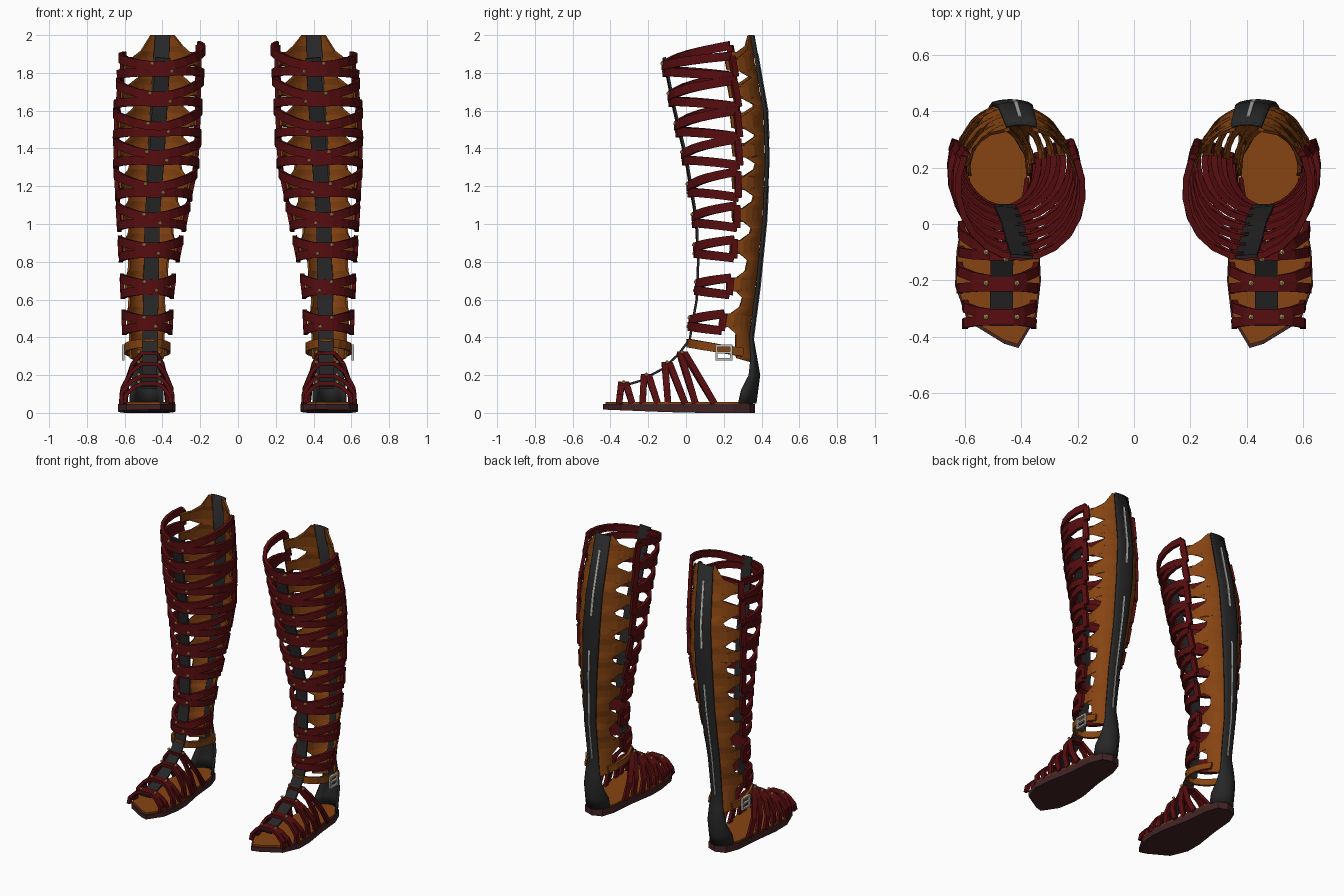
import bpy, bmesh
from math import sin, cos, radians
from mathutils import Vector as V

cube = bpy.data.objects.get("Cube")
if cube:
    bpy.data.objects.remove(cube)


def material(name, rgb):
    m = bpy.data.materials.new(name)
    m.use_nodes = True
    m.diffuse_color = (*rgb, 1)
    m.node_tree.nodes["Principled BSDF"].inputs["Base Color"].default_value = (*rgb, 1)
    return m


TAN = material("tan leather", (0.24, 0.058, 0.006))
RED = material("dark red leather", (0.095, 0.004, 0.005))
BLACK = material("black leather", (0.02, 0.02, 0.02))
SOLE = material("brown rubber", (0.055, 0.017, 0.019))
SILVER = material("silver metal", (0.5, 0.5, 0.48))
GOLD = material("gold metal", (0.65, 0.42, 0.15))


def finish(name, bm, mat, thick=0, smooth=False):
    """Turn a bmesh into an object mirrored to make the pair."""
    bmesh.ops.recalc_face_normals(bm, faces=bm.faces)
    me = bpy.data.meshes.new(name)
    bm.to_mesh(me)
    bm.free()
    me.materials.append(mat)
    ob = bpy.data.objects.new(name, me)
    bpy.context.collection.objects.link(ob)
    if smooth:
        bpy.ops.object.select_all(action="DESELECT")
        ob.select_set(True)
        bpy.context.view_layer.objects.active = ob
        bpy.ops.object.shade_smooth_by_angle(angle=radians(35))
    if thick:
        s = ob.modifiers.new("thickness", "SOLIDIFY")
        s.thickness, s.offset = thick, 0
    ob.modifiers.new("pair", "MIRROR")


# Leg shape: z, front y, back y, inner x, outer x, front x, back x
LEG = [(0.05, 0.0, 0.36, 0.39, 0.575, 0.47, 0.48),
       (0.20, 0.0, 0.38, 0.38, 0.58, 0.47, 0.48),
       (0.40, 0.02, 0.345, 0.37, 0.59, 0.465, 0.48),
       (0.67, 0.07, 0.38, 0.36, 0.60, 0.46, 0.48),
       (1.02, 0.055, 0.415, 0.29, 0.62, 0.455, 0.46),
       (1.35, 0.0, 0.43, 0.22, 0.64, 0.43, 0.44),
       (1.60, -0.06, 0.42, 0.21, 0.64, 0.415, 0.42),
       (2.00, -0.14, 0.35, 0.19, 0.60, 0.39, 0.40)]


def lerp_rows(rows, z):
    z = min(max(z, rows[0][0]), rows[-1][0])
    for a, b in zip(rows, rows[1:]):
        if z <= b[0]:
            t = (z - a[0]) / (b[0] - a[0])
            return [p + (q - p) * t for p, q in zip(a, b)][1:]


def leg(z, ang, grow=0.0):
    """Point on the leg; ang 0 is the back, 90 the outside, 180 the front."""
    yf, yb, xi, xo, fx, bx = lerp_rows(LEG, z)
    c, s = cos(radians(ang)), sin(radians(ang))
    mid = (fx + bx) / 2
    half = (xo - mid if s > 0 else mid - xi) + grow
    return V((mid + (bx - fx) / 2 * c + s * half,
              (yf + yb) / 2 + c * ((yb - yf) / 2 + grow), z))


def sheet(bm, rows, cols=6, grow=0.0):
    """Surface patch on the leg from rows of (z, start angle, end angle)."""
    grid = [[bm.verts.new(leg(z, a + (b - a) * i / cols, grow)) for i in range(cols + 1)]
            for z, a, b in rows]
    for r, q in zip(grid, grid[1:]):
        for i in range(cols):
            bm.faces.new((r[i], r[i + 1], q[i + 1], q[i]))


def ribbon(bm, pts, centre, width, thick=0.022):
    """Flat band along pts, facing away from centre(p)."""
    rings = []
    for i, p in enumerate(pts):
        t = (pts[min(i + 1, len(pts) - 1)] - pts[max(i - 1, 0)]).normalized()
        n = p - centre(p)
        n = (n - t * n.dot(t)).normalized()
        w, n = t.cross(n) * width / 2, n * thick / 2
        rings.append([bm.verts.new(p + d) for d in (w + n, n - w, -w - n, w - n)])
    for a, b in zip(rings, rings[1:]):
        for i in range(4):
            j = (i + 1) % 4
            bm.faces.new((a[i], a[j], b[j], b[i]))
    bm.faces.new(rings[0])
    bm.faces.new(rings[-1][::-1])


def stud(bm, p):
    verts = bmesh.ops.create_icosphere(bm, subdivisions=1, radius=0.011)["verts"]
    bmesh.ops.translate(bm, verts=verts, vec=p)


def leg_axis(p):
    return V((0.45, (leg(p.z, 0).y + leg(p.z, 180).y) / 2, p.z))


# Sole with a slightly raised toe, and insole
OUTLINE = [(0.41, -0.44), (0.46, -0.425), (0.59, -0.345), (0.635, -0.22), (0.63, -0.1),
           (0.6, 0.08), (0.585, 0.25), (0.55, 0.34), (0.48, 0.365), (0.415, 0.34),
           (0.385, 0.25), (0.37, 0.08), (0.335, -0.1), (0.33, -0.2), (0.345, -0.33)]
for name, mat, z0, z1, k in (("sole", SOLE, 0, 0.047, 1), ("insole", TAN, 0.047, 0.058, 0.97)):
    bm = bmesh.new()
    f = bm.faces.new([bm.verts.new((0.48 + (x - 0.48) * k, y * k, z0)) for x, y in OUTLINE])
    top = bmesh.ops.extrude_face_region(bm, geom=[f])["geom"]
    for v in top:
        if isinstance(v, bmesh.types.BMVert):
            v.co.z = z1
    for v in bm.verts:
        if v.co.z < 0.01:
            v.co.z = 0.04 * max(0, -v.co.y)
    finish(name, bm, mat)

# Back strip widening into the heel
bm = bmesh.new()
sheet(bm, [(z, -a, a) for z, a in ((0.05, 58), (0.12, 55), (0.2, 42), (0.3, 28), (0.4, 20),
                                   (0.67, 20), (1.02, 18), (1.35, 17), (1.6, 16), (2.0, 15))],
      grow=0.006)
finish("back_strip", bm, BLACK, 0.014, True)

# Thin zip, exposed below the calf and near the top
bm = bmesh.new()
for zs in ((0.4, 0.67, 1.02, 1.2), (1.45, 1.6, 1.9)):
    sheet(bm, [(z, -1.8, 1.8) for z in zs], 1, 0.014)
finish("back_zip", bm, SILVER, 0.005)


# Leg straps: front height, then how far round and how far apart they end
STRAPS = [0.475, 0.665, 0.86, 1.02, 1.18, 1.35, 1.50, 1.66, 1.82]


def strap_end(z):
    return 86 - 20 * (z - 0.67)


def strap_rise(z, inner):
    rise = 0.05 + 0.05 * min(max((z - 0.8) / 0.4, 0), 1)
    return rise + (0.025 if inner and z > 1.4 else 0) - (0.03 if not inner and z > 1.7 else 0)


# Scalloped side panels with a flared tab for each strap
bm = bmesh.new()
for side in (1, -1):
    edge = [(0.27, 25), (0.29, 62), (0.34, 62)]
    for z in STRAPS:
        t, e = z + strap_rise(z, side < 0) / 2 - 0.01, strap_end(z)
        edge += [(t - 0.07, e - 30), (t - 0.03, e - 9), (t - 0.032, e + 8),
                 (t + 0.032, e + 8), (t + 0.03, e - 9), (t + 0.07, e - 30)]
    edge += [(2.0, 18)]
    sheet(bm, [(z, side * 12, side * a) for z, a in edge], grow=-0.008)
finish("side_panels", bm, TAN, 0.012)

# Front strip running from shin to toes
bm = bmesh.new()
shin = [leg(z, 180) for z in (1.88, 1.6, 1.35, 1.02, 0.8, 0.6, 0.47)]
foot = [V(p) for p in ((0.465, 0.02, 0.39), (0.465, -0.04, 0.31), (0.468, -0.12, 0.235),
                       (0.47, -0.24, 0.17), (0.47, -0.36, 0.135))]
ribbon(bm, shin + foot, lambda p: p + V((0, 0.5, -0.5)), 0.08, 0.012)
finish("front_strip", bm, BLACK)

# Two strands per strap, joined at the front and looped round each tab
bm, studs = bmesh.new(), bmesh.new()
for z0 in STRAPS:
    end = strap_end(z0)

    def strand(ang, up):
        t = abs(180 - ang) / (180 - end)
        part = max(0, (t - 0.2) / 0.8)
        rise = strap_rise(z0, ang > 180)
        both = (rise - 0.04) / 2 * t * (1 - part)
        spread = 0.018 + part * ((rise if up else 0.04) - 0.018)
        return leg(z0 + both + (spread if up else -spread), ang, 0.012)

    angles = [end + (360 - 2 * end) * i / 14 for i in range(15)]
    for up in (True, False):
        ribbon(bm, [strand(a, up) for a in angles], leg_axis, 0.046)
    for a in (end, 360 - end):
        ribbon(bm, [strand(a, False), strand(a, True)], leg_axis, 0.035)
    stud(studs, strand(166, True) + V((0, -0.012, 0.01)))
    stud(studs, strand(194, False) + V((0, -0.012, 0.0)))
finish("leg_straps", bm, RED)

# Foot straps: top y, top z, bottom y, spread, inner x, outer x
bm = bmesh.new()
for ty, tz, by, d, xi, xo in ((-0.33, 0.155, -0.32, 0.035, 0.355, 0.60),
                              (-0.21, 0.195, -0.19, 0.04, 0.345, 0.62),
                              (-0.10, 0.26, -0.05, 0.045, 0.35, 0.615),
                              (-0.02, 0.315, 0.10, 0.05, 0.375, 0.595)):
    mid = 0.47
    for sgn in (-1, 1):
        def arch(x, u):
            """u is 0 at the sole and 1 at the instep."""
            spread = sgn * (0.012 + (d - 0.012) * (1 - u))
            return V((x, by + (ty - by) * u + spread, 0.05 + (tz - 0.05) * u))

        path = [arch(xi, 0), arch(xi + 0.005, 0.4), arch(mid + (xi - mid) * 0.65, 0.8),
                arch(mid - 0.04, 1), arch(mid + 0.04, 1),
                arch(mid + (xo - mid) * 0.65, 0.8), arch(xo - 0.005, 0.4), arch(xo, 0)]
        ribbon(bm, path, lambda p: V((mid, p.y, 0.03)), 0.034, 0.02)
        stud(studs, V((mid + sgn * 0.055, ty, tz + 0.008)))
finish("foot_straps", bm, RED)
finish("strap_studs", studs, GOLD)

# Ankle strap, lower at the heel than at the instep
bm = bmesh.new()
ribbon(bm, [leg(0.31 + 0.03 * (1 - cos(radians(a))), a, 0.008) for a in range(50, 311, 20)],
       leg_axis, 0.045, 0.016)
finish("ankle_strap", bm, TAN)

# Buckle frame and prong on the outside of the ankle
bm = bmesh.new()
for dy, dz, sy, sz in ((0, 0.036, 0.09, 0.012), (0, -0.036, 0.09, 0.012),
                       (0.039, 0, 0.012, 0.08), (-0.039, 0, 0.012, 0.08), (0, 0, 0.08, 0.01)):
    verts = bmesh.ops.create_cube(bm, size=1)["verts"]
    bmesh.ops.scale(bm, verts=verts, vec=(0.014, sy, sz))
    bmesh.ops.translate(bm, verts=verts, vec=(0.608, 0.2 + dy, 0.32 + dz))
finish("buckle", bm, SILVER)
